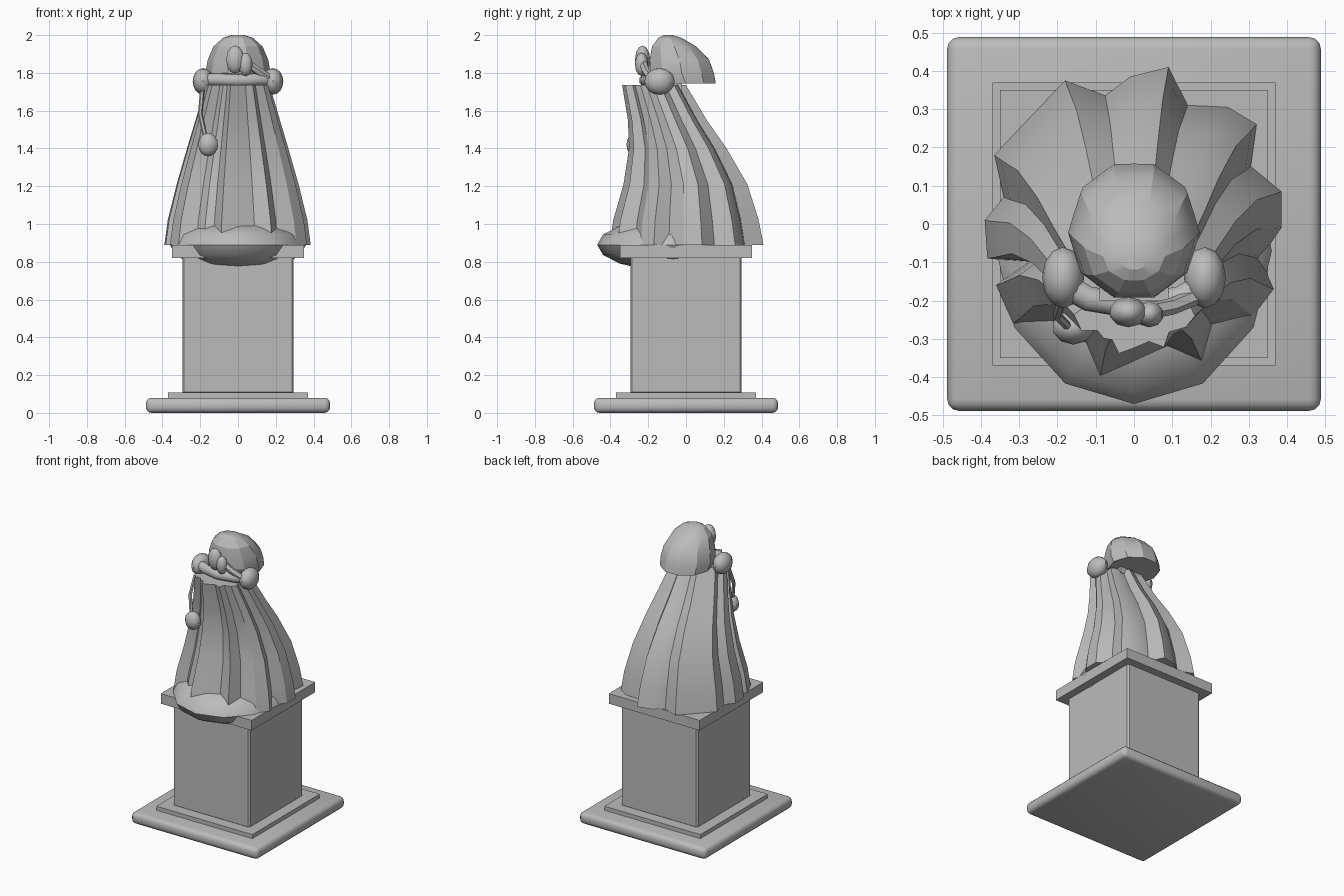
import bpy, bmesh, math
from mathutils import Vector

if "Cube" in bpy.data.objects:
    bpy.data.objects.remove(bpy.data.objects["Cube"])

stone = bpy.data.materials.new("grey_stone")
stone.diffuse_color = (0.5, 0.5, 0.5, 1)
stone.use_nodes = True
stone.node_tree.nodes["Principled BSDF"].inputs["Base Color"].default_value = stone.diffuse_color


def finish(name, bm, angle=30):
    bmesh.ops.recalc_face_normals(bm, faces=bm.faces[:])
    me = bpy.data.meshes.new(name)
    bm.to_mesh(me)
    bm.free()
    me.materials.append(stone)
    ob = bpy.data.objects.new(name, me)
    bpy.context.collection.objects.link(ob)
    for o in bpy.context.selected_objects:
        o.select_set(False)
    ob.select_set(True)
    bpy.context.view_layer.objects.active = ob
    bpy.ops.object.shade_smooth_by_angle(angle=math.radians(angle))
    return ob


def loft(name, rings, angle=30):
    bm = bmesh.new()
    loops = [[bm.verts.new(p) for p in r] for r in rings]
    n = len(loops[0])
    for a, b in zip(loops, loops[1:]):
        for i in range(n):
            j = (i + 1) % n
            bm.faces.new((a[i], a[j], b[j], b[i]))
    bm.faces.new(loops[0])
    bm.faces.new(loops[-1])
    return finish(name, bm, angle)


def slab(name, half, z0, z1, bevel=0.0, segs=1):
    bm = bmesh.new()
    bmesh.ops.create_cube(bm, size=1)
    for v in bm.verts:
        v.co = (v.co.x * 2 * half, v.co.y * 2 * half, (z0 + z1) / 2 + v.co.z * (z1 - z0))
    if bevel:
        bmesh.ops.bevel(bm, geom=bm.edges[:], offset=bevel, segments=segs,
                        profile=0.5, affect='EDGES')
    return finish(name, bm)


def blob(name, loc, rad, seg=12, rings=8):
    bm = bmesh.new()
    bmesh.ops.create_uvsphere(bm, u_segments=seg, v_segments=rings, radius=1)
    for v in bm.verts:
        v.co = [c + p * r for c, p, r in zip(loc, v.co, rad)]
    return finish(name, bm, 40)


def tube(name, pts, radius, n=8):
    pts = [Vector(p) for p in pts]
    rings = []
    for i, p in enumerate(pts):
        t = (pts[min(i + 1, len(pts) - 1)] - pts[max(i - 1, 0)]).normalized()
        u = t.cross(Vector((0, 1, 0.3))).normalized()
        w = t.cross(u)
        rings.append([p + radius * (u * math.cos(k * math.tau / n) + w * math.sin(k * math.tau / n))
                      for k in range(n)])
    return loft(name, rings, 50)


# Pedestal
slab("base_slab", 0.488, 0.0, 0.08, 0.03, 3)
slab("base_step", 0.37, 0.07, 0.108)
slab("pillar", 0.295, 0.10, 0.86, 0.01, 1)
slab("pillar_cap", 0.35, 0.82, 0.89)

# Rounded lap mound poking out of the cap
blob("mound", (0, -0.07, 0.89), (0.36, 0.40, 0.14))

# Pleated robe: one star-shaped hem, rescaled at each height
hem = [(0.09, 0.41), (-0.01, 0.385), (-0.075, 0.335), (-0.18, 0.375), (-0.365, 0.18),
       (-0.34, 0.07), (-0.39, 0.01), (-0.383, -0.09), (-0.28, -0.10), (-0.36, -0.16),
       (-0.315, -0.26), (-0.22, -0.26), (-0.18, -0.31), (-0.13, -0.32), (-0.09, -0.405),
       (-0.01, -0.375), (0.09, -0.33), (0.18, -0.365), (0.21, -0.27), (0.31, -0.24),
       (0.365, -0.17), (0.33, -0.09), (0.385, -0.01), (0.385, 0.085), (0.305, 0.15),
       (0.32, 0.26), (0.245, 0.305), (0.14, 0.31)]
# height, half width, front y, back y
levels = [(0.89, 0.39, -0.41, 0.41), (1.02, 0.372, -0.39, 0.385), (1.21, 0.325, -0.335, 0.325),
          (1.40, 0.27, -0.305, 0.215), (1.55, 0.225, -0.31, 0.11), (1.735, 0.17, -0.34, 0.0)]
loft("robe", [[(x * w / 0.39, (f + b) / 2 + y * (b - f) / 0.82, z) for x, y in hem]
              for z, w, f, b in levels], 30)

# Hood: scalloped dome with a steep front
dome = [(1.745, 0.165, -0.17, 0.165), (1.80, 0.172, -0.20, 0.155), (1.87, 0.16, -0.20, 0.13),
        (1.94, 0.13, -0.185, 0.06), (1.985, 0.08, -0.15, -0.02), (2.0, 0.035, -0.12, -0.07)]
N = 20
rings = []
for z, w, f, b in dome:
    ring = []
    for k in range(N):
        a = k * math.tau / N
        s = 1.0 if k % 2 == 0 else 0.955
        ring.append((w * s * math.cos(a), (f + b) / 2 + (b - f) / 2 * s * math.sin(a), z))
    rings.append(ring)
loft("hood", rings, 25)

# Neck hidden under the hood
slab("neck", 0.09, 1.70, 1.80).location.y = -0.11

# Side knobs joined by a collar roll
for side, sx in (("left", -1), ("right", 1)):
    blob("knob_" + side, (0.185 * sx, -0.14, 1.755), (0.055, 0.08, 0.07), 12, 8)
tube("collar_roll", [(-0.18, -0.16, 1.765), (-0.12, -0.195, 1.765), (0, -0.215, 1.76),
                     (0.12, -0.195, 1.765), (0.18, -0.16, 1.765)], 0.034)

# Bow on the front of the hood
blob("bow_left", (-0.015, -0.23, 1.87), (0.05, 0.04, 0.075), 10, 6)
blob("bow_right", (0.04, -0.235, 1.845), (0.038, 0.035, 0.062), 10, 6)
tube("bow_tail", [(0.05, -0.225, 1.85), (0.1, -0.215, 1.815), (0.16, -0.19, 1.775)], 0.022, 6)

# Cord and tassel
tube("cord", [(-0.19, -0.20, 1.70), (-0.20, -0.24, 1.58), (-0.17, -0.27, 1.45)], 0.012, 6)
blob("tassel", (-0.158, -0.27, 1.42), (0.055, 0.045, 0.062), 10, 8)
